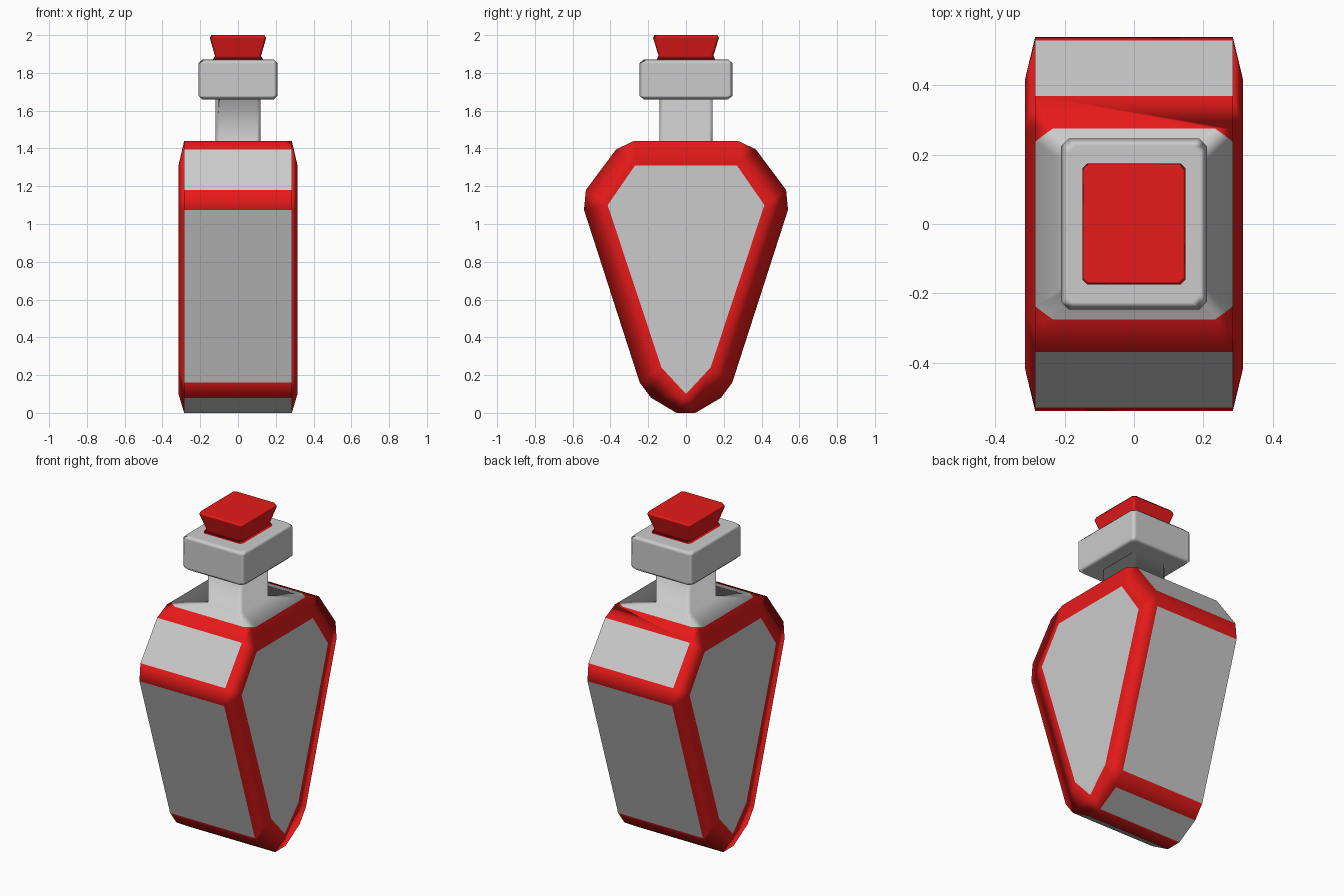
import bpy, bmesh

if "Cube" in bpy.data.objects:
    bpy.data.objects.remove(bpy.data.objects["Cube"])


def material(name, color):
    m = bpy.data.materials.new(name)
    m.diffuse_color = color
    m.use_nodes = True
    m.node_tree.nodes["Principled BSDF"].inputs["Base Color"].default_value = m.diffuse_color
    return m


red = material("red_trim", (0.8, 0.01, 0.01, 1))
grey = material("plain_grey", (0.8, 0.8, 0.8, 1))


def finish(bm, name, mats):
    bmesh.ops.recalc_face_normals(bm, faces=bm.faces)
    for f in bm.faces:
        f.smooth = True
    me = bpy.data.meshes.new(name)
    bm.to_mesh(me)
    bm.free()
    for m in mats:
        me.materials.append(m)
    ob = bpy.data.objects.new(name, me)
    bpy.context.collection.objects.link(ob)
    wn = ob.modifiers.new("weighted_normals", "WEIGHTED_NORMAL")
    wn.weight = 100
    return ob


def loft(name, rings, c, mats):
    """Stack of chamfered rectangles given as (half x, half y, z)."""
    bm = bmesh.new()
    loops = []
    for x, y, z in rings:
        pts = [(x, y - c), (x - c, y), (c - x, y), (-x, y - c),
               (-x, c - y), (c - x, -y), (x - c, -y), (x, c - y)]
        loops.append([bm.verts.new((px, py, z)) for px, py in pts])
    for a, b in zip(loops, loops[1:]):
        for i in range(8):
            j = (i + 1) % 8
            bm.faces.new((a[i], a[j], b[j], b[i]))
    bm.faces.new(loops[0])
    bm.faces.new(loops[-1])
    return finish(bm, name, mats)


# Bottle body: outer profile (two points per corner) and raised side panel (one per corner)
half = [(.05, 0), (.185, .08), (.245, .16), (.54, 1.075), (.53, 1.18), (.37, 1.395), (.275, 1.44)]
outer = [(-.05, 0)] + half + [(-y, z) for y, z in reversed(half[1:])]
inner = [(0, .10), (.13, .24), (.415, 1.10), (.27, 1.31), (-.27, 1.31), (-.415, 1.10), (-.13, .24)]
W, P = .285, .315
n = len(outer)
bm = bmesh.new()
O = {s: [bm.verts.new((s * W, y, z)) for y, z in outer] for s in (-1, 1)}
I = {s: [bm.verts.new((s * P, y, z)) for y, z in inner] for s in (-1, 1)}


def face(verts, mat):
    f = bm.faces.new(verts)
    f.material_index = mat
    return f


for i in range(n):
    j = (i + 1) % n
    corner = i % 2 == 0
    f = face((O[1][i], O[1][j], O[-1][j], O[-1][i]), 1 if corner else 0)
    if i == 7:
        top = f
    # red rim around each side panel
    for s in (-1, 1):
        a, b = I[s][i // 2], I[s][(i // 2 + 1) % 7]
        face((O[s][i], O[s][j], a) if corner else (O[s][i], O[s][j], b, a), 1)
for s in (-1, 1):
    face(I[s], 0)

# Clip the corners of the top face, leaving red triangles
corners = list(top.verts)
for e in list(top.edges):
    v0, v1 = e.verts
    p0, p1 = v0.co.copy(), v1.co.copy()
    d = (p1 - p0).normalized()
    step = d * (.05 if abs(d.x) > .5 else .037)
    _, a = bmesh.utils.edge_split(e, v0, .2)
    a.co = p0 + step
    _, b = bmesh.utils.edge_split(bm.edges.get((a, v1)), v1, .2)
    b.co = p1 - step
pairs = []
for l in top.loops:
    if l.vert in corners:
        pairs.append((l.link_loop_prev.vert, l.link_loop_next.vert))
for a, b in pairs:
    shared = set(a.link_faces) & set(b.link_faces)
    bmesh.utils.face_split(max(shared, key=lambda f: len(f.verts)), a, b)
for f in bm.faces:
    if len(f.verts) == 3 and all(v.co.z > 1.439 for v in f.verts):
        f.material_index = 1

# Neck: shrink the shoulder face, then pull it up
cap = max(bm.faces, key=lambda f: len(f.verts))
for sx, sy, z in ((.118 / W, .14 / .275, 1.44), (1, 1, 1.67)):
    cap = bmesh.ops.extrude_discrete_faces(bm, faces=[cap])["faces"][0]
    for v in cap.verts:
        v.co = (v.co.x * sx, v.co.y * sy, z)
finish(bm, "bottle_body", [grey, red])

# Collar around the mouth
loft("collar", [(.19, .225, 1.66), (.21, .247, 1.68), (.21, .247, 1.85), (.19, .225, 1.87)], .022, [])

# Flared stopper
loft("stopper", [(.135, .158, 1.865), (.122, .145, 1.89), (.149, .174, 1.985), (.141, .167, 2.0)],
     .014, [red])
